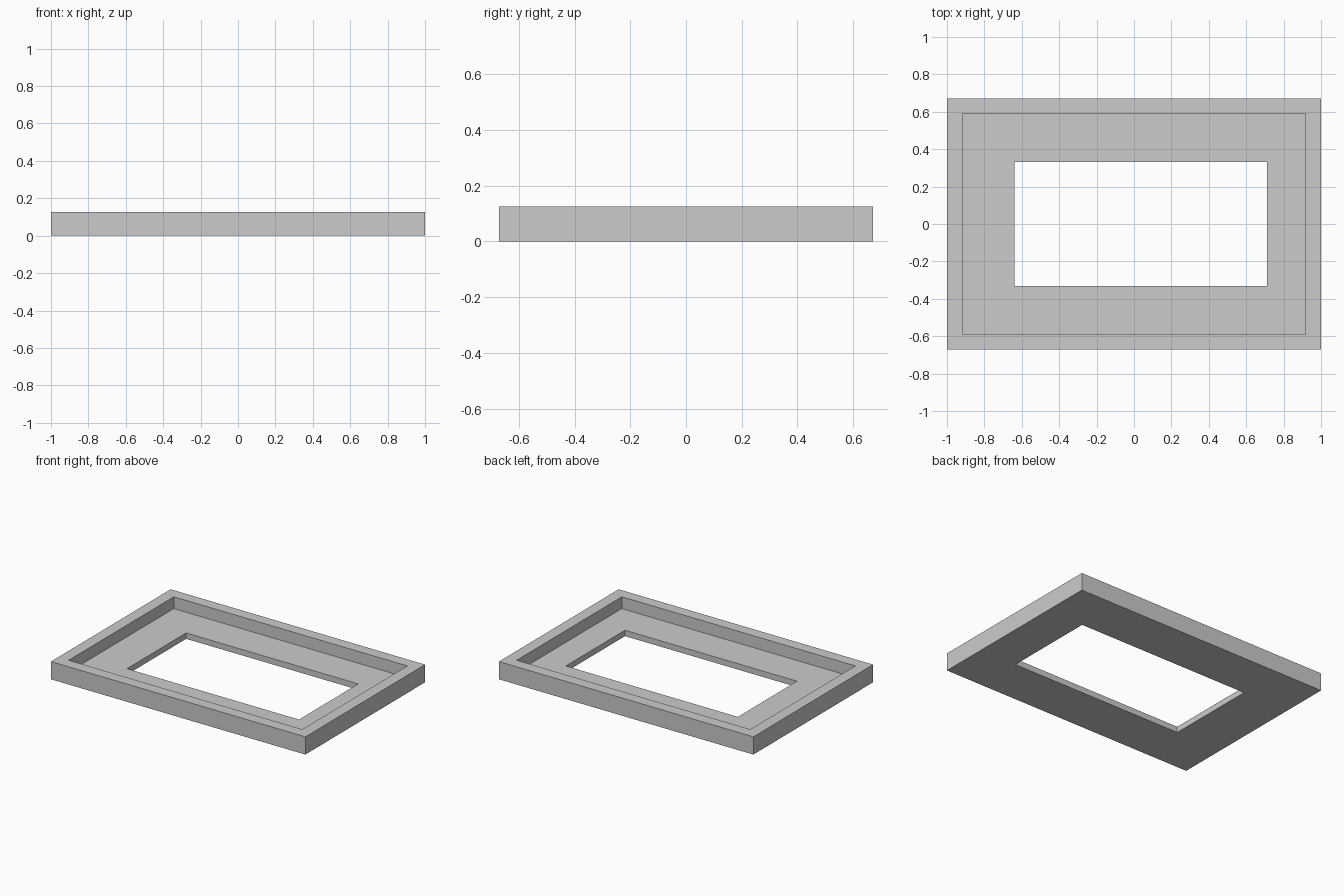
import bpy
import bmesh

cube = bpy.data.objects.get("Cube")
if cube:
    bpy.data.objects.remove(cube, do_unlink=True)

HEIGHT, FLOOR = 0.126, 0.042
# Rectangles as left, right, half depth
OUTER = (-1.0, 1.0, 0.672)
RECESS = (-0.918, 0.918, 0.59)
OPENING = (-0.64, 0.712, 0.332)

# Plain grey material
grey = bpy.data.materials.new("plain_grey")
grey.use_nodes = True
colour = (0.6, 0.6, 0.6, 1.0)
grey.diffuse_color = colour
grey.node_tree.nodes["Principled BSDF"].inputs["Base Color"].default_value = colour


def add_ring(bm, rect, z):
    left, right, d = rect
    corners = ((left, -d), (right, -d), (right, d), (left, d))
    return [bm.verts.new((x, y, z)) for x, y in corners]


# Tray: outer wall, rim, recess wall, floor, opening wall and underside
bm = bmesh.new()
section = [(OUTER, 0), (OUTER, HEIGHT), (RECESS, HEIGHT),
           (RECESS, FLOOR), (OPENING, FLOOR), (OPENING, 0)]
rings = [add_ring(bm, rect, z) for rect, z in section]
for a, b in zip(rings, rings[1:] + rings[:1]):
    for i in range(4):
        j = (i + 1) % 4
        bm.faces.new((a[i], a[j], b[j], b[i]))
bmesh.ops.recalc_face_normals(bm, faces=bm.faces)

mesh = bpy.data.meshes.new("tray_frame")
bm.to_mesh(mesh)
bm.free()
mesh.materials.append(grey)
tray = bpy.data.objects.new("tray_frame", mesh)
bpy.context.collection.objects.link(tray)
